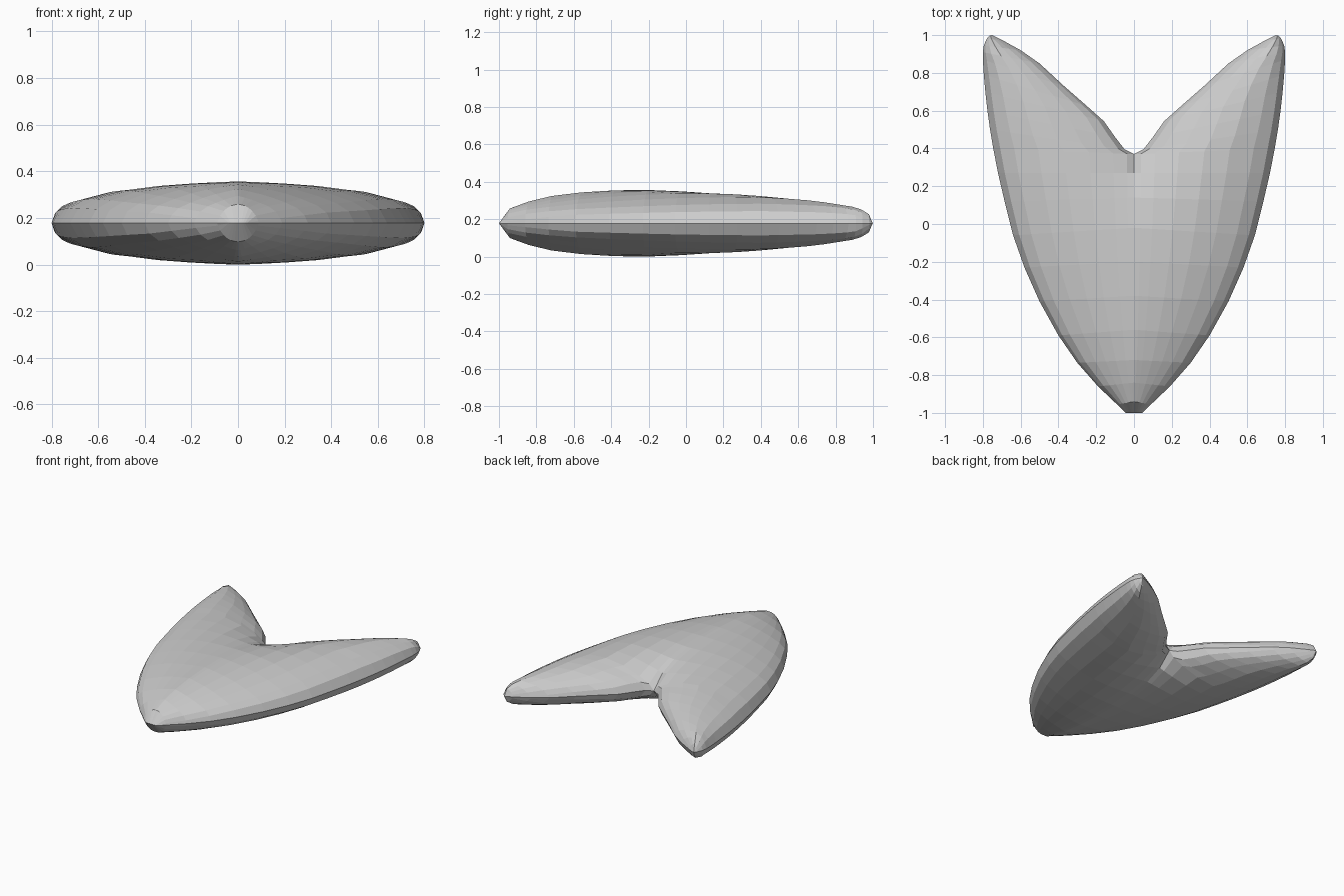
import bpy, bmesh
from mathutils import Vector
from mathutils.geometry import intersect_point_line

if "Cube" in bpy.data.objects:
    bpy.data.objects.remove(bpy.data.objects["Cube"])

MID = 0.178
# Right half plan: (inner x, inner y, outer x, outer y) from the nose to the lobe tip
ROWS = [(0, -1, .045, -1), (0, -.94, .09, -.955), (0, -.84, .19, -.86),
        (0, -.72, .30, -.735), (0, -.56, .40, -.59), (0, -.38, .50, -.41),
        (0, -.2, .58, -.23), (0, -.02, .64, -.06), (0, .14, .685, .12),
        (0, .27, .72, .27), (0, .37, .745, .40), (.05, .395, .762, .5),
        (.10, .46, .776, .6), (.16, .545, .787, .7), (.25, .625, .795, .79),
        (.37, .73, .80, .87), (.5, .85, .80, .91), (.6, .92, .795, .945),
        (.7, .975, .78, .98), (.75, 1, .765, .997)]
NOTCH = 10
ACROSS = [0, .05, .15, .32, .5, .68, .85, .95, 1]
# Half thickness against distance from the rim
SWELL = [(0, 0), (.015, .042), (.04, .068), (.12, .11), (.22, .145),
         (.35, .168), (.46, .178), (9, .178)]

right = [Vector(r[2:]) for r in ROWS] + [Vector(r[:2]) for r in reversed(ROWS[NOTCH:])]
rim = right + [Vector((-p.x, p.y)) for p in reversed(right)]


def rim_distance(p):
    best = 9
    for a, b in zip(rim, rim[1:] + rim[:1]):
        if (b - a).length < 1e-6:
            continue
        q, t = intersect_point_line(p, a, b)
        q = a.lerp(b, min(1, max(0, t)))
        best = min(best, (p - Vector((q[0], q[1]))).length)
    return best


def swell(d):
    for (a, ha), (b, hb) in zip(SWELL, SWELL[1:]):
        if d <= b:
            return ha + (hb - ha) * (d - a) / (b - a)


# Upper right quarter as a grid, thickness rising from the rim
bm = bmesh.new()
grid = []
for r in ROWS:
    a, b = Vector(r[:2]), Vector(r[2:])
    line = []
    for t in ACROSS:
        p = a.lerp(b, t)
        line.append(bm.verts.new((p.x, p.y, swell(rim_distance(p)))))
    grid.append(line)
for lo, hi in zip(grid, grid[1:]):
    for j in range(len(ACROSS) - 1):
        bm.faces.new((lo[j], lo[j + 1], hi[j + 1], hi[j]))


def mirror(axis):
    copy = bmesh.ops.duplicate(bm, geom=bm.verts[:] + bm.edges[:] + bm.faces[:])["geom"]
    for v in copy:
        if isinstance(v, bmesh.types.BMVert):
            v.co[axis] *= -1
    bmesh.ops.remove_doubles(bm, verts=bm.verts[:], dist=0.0005)


# Mirror left, soften the ridges, mirror below
mirror(0)
for _ in range(3):
    new = {}
    for v in bm.verts:
        if v.co.z > .09:
            near = [e.other_vert(v).co.z for e in v.link_edges]
            new[v] = .6 * v.co.z + .4 * max(sum(near) / len(near), v.co.z - .02)
    for v, z in new.items():
        v.co.z = z
top = max(v.co.z for v in bm.verts)
for v in bm.verts:
    v.co.z *= MID / top
mirror(2)
bmesh.ops.recalc_face_normals(bm, faces=bm.faces[:])
bmesh.ops.translate(bm, verts=bm.verts[:], vec=(0, 0, MID))

mesh = bpy.data.meshes.new("forked_cushion")
bm.to_mesh(mesh)
bm.free()
bpy.context.collection.objects.link(bpy.data.objects.new("forked_cushion", mesh))
